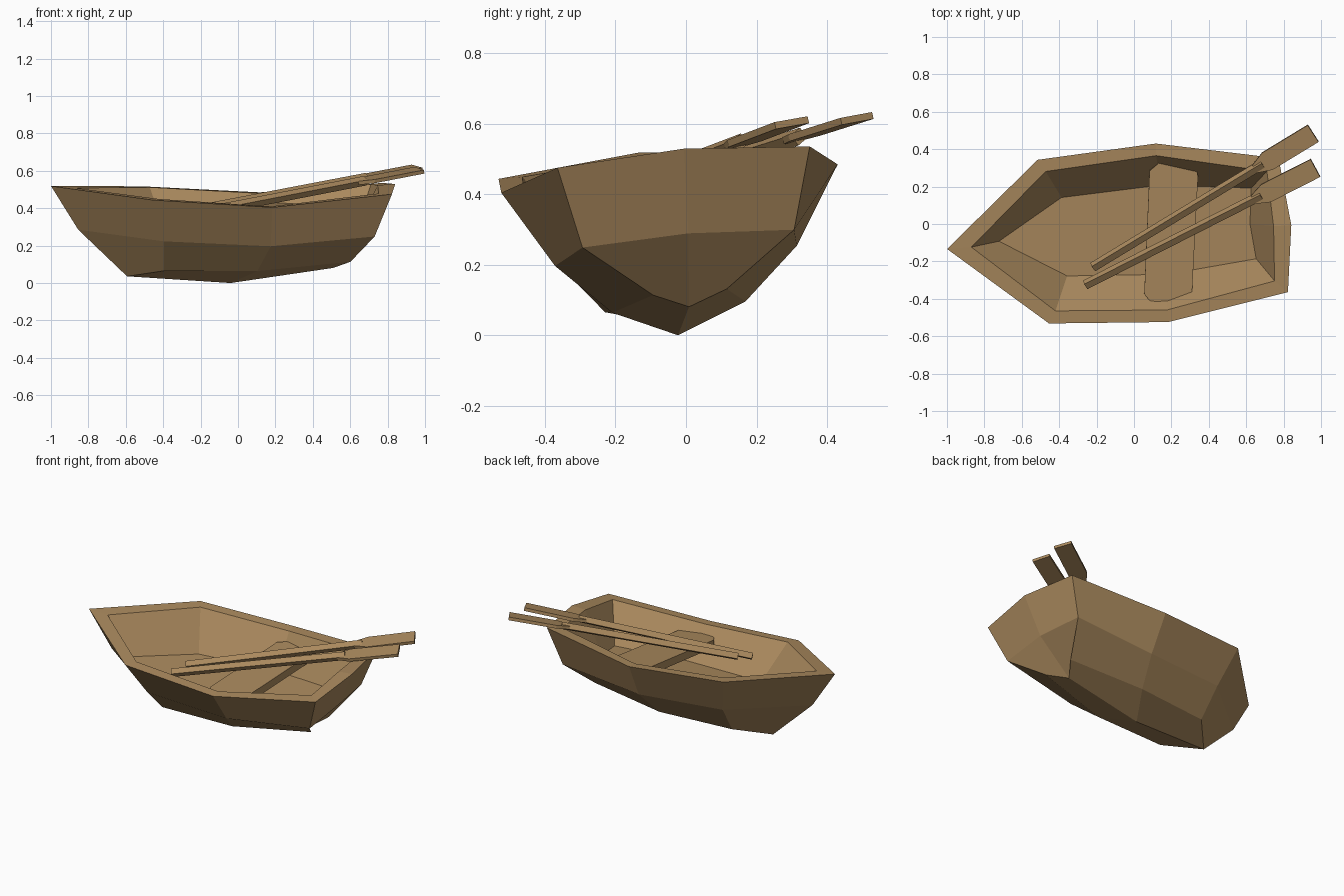
import bpy, bmesh
from math import radians
from mathutils import Matrix, Vector

if "Cube" in bpy.data.objects:
    bpy.data.objects.remove(bpy.data.objects["Cube"])

wood = bpy.data.materials.new("wood")
wood.diffuse_color = (0.40, 0.25, 0.11, 1)
wood.use_nodes = True
wood.node_tree.nodes["Principled BSDF"].inputs["Base Color"].default_value = wood.diffuse_color

# the boat is yawed and heeled over slightly
BOAT = (Matrix.Translation((0, -0.02, 0)) @ Matrix.Rotation(radians(4), 4, 'Z')
        @ Matrix.Rotation(radians(4.8), 4, 'X'))


def add(name, bm, matrix):
    bmesh.ops.recalc_face_normals(bm, faces=bm.faces)
    me = bpy.data.meshes.new(name)
    bm.to_mesh(me)
    bm.free()
    me.materials.append(wood)
    ob = bpy.data.objects.new(name, me)
    bpy.context.collection.objects.link(ob)
    ob.matrix_world = matrix
    return ob


def slab(name, outline, thick, matrix):
    """Flat outline in XY, extruded symmetrically in Z."""
    bm = bmesh.new()
    n = len(outline)
    lo = [bm.verts.new((x, y, -thick / 2)) for x, y in outline]
    hi = [bm.verts.new((x, y, thick / 2)) for x, y in outline]
    bm.faces.new(lo[::-1])
    bm.faces.new(hi)
    for i in range(n):
        j = (i + 1) % n
        bm.faces.new((lo[i], lo[j], hi[j], hi[i]))
    return add(name, bm, matrix)


# hull: half rings from bow to middle of the transom, then mirrored
bm = bmesh.new()


def ring(points):
    return [bm.verts.new(p) for p in points]


def bridge(a, b):
    for i in range(len(a) - 1):
        bm.faces.new((a[i], a[i + 1], b[i + 1], b[i]))


rim = ring([(-1.005, 0, .52), (-.489, -.44, .482), (.148, -.48, .446), (.797, -.36, .507), (.84, 0, .531)])
mid = ring([(-.858, 0, .286), (-.42, -.316, .25), (.15, -.345, .226), (.71, -.302, .275), (.73, 0, .29)])
low = ring([(-.595, 0, .036), (-.41, -.175, .08), (.09, -.19, .08), (.595, -.105, .123), (.51, 0, .081)])
keel = bm.verts.new((-.04, 0, 0))
inner = ring([(-.875, 0, .51), (-.45, -.375, .482), (.145, -.415, .446), (.73, -.295, .505), (.745, 0, .525)])
floor = ring([(-.725, 0, .26), (-.375, -.211, .26), (.16, -.24, .26), (.64, -.19, .26), (.62, 0, .26)])
for a, b in ((rim, mid), (mid, low), (inner, rim), (floor, inner)):
    bridge(a, b)
bm.faces.new((low[0], low[1], low[2], keel))
bm.faces.new((keel, low[2], low[3], low[4]))
bm.faces.new(floor)
hull = add("hull", bm, BOAT)
mirror = hull.modifiers.new("mirror", 'MIRROR')
mirror.use_axis = (False, True, False)

# seat plank with clipped corners
slab("seat", [(-.13, -.34), (-.10, -.375), (0, -.385), (.11, -.36), (.125, -.32),
              (.135, .30), (.12, .355), (-.06, .38), (-.125, .32)], .05,
     BOAT @ Matrix.Translation((.195, 0, .375)) @ Matrix.Rotation(radians(-6), 4, 'Z'))


# oars: square shaft plus a flared flat blade
def oar(name, start, end, blade_len):
    start, end = Vector(start), Vector(end)
    x = (end - start).normalized()
    y = Vector((0, 0, 1)).cross(x).normalized()
    frame = Matrix((x, y, x.cross(y))).transposed().to_4x4()
    frame.translation = start
    total = (end - start).length
    b = total - blade_len
    slab(name + "_shaft", [(0, -.019), (b + .03, -.019), (b + .03, .019), (0, .019)], .036,
         frame @ Matrix.Rotation(radians(35), 4, 'X'))
    slab(name + "_blade", [(b - .02, -.024), (b + .06, -.054), (total, -.054),
                           (total, .054), (b + .06, .054), (b - .02, .024)], .02,
         frame @ Matrix.Rotation(radians(9), 4, 'X'))


oar("oar_back", (-.22, -.23, .39), (.958, .485, .615), .35)
oar("oar_front", (-.26, -.325, .365), (.97, .30, .603), .36)
